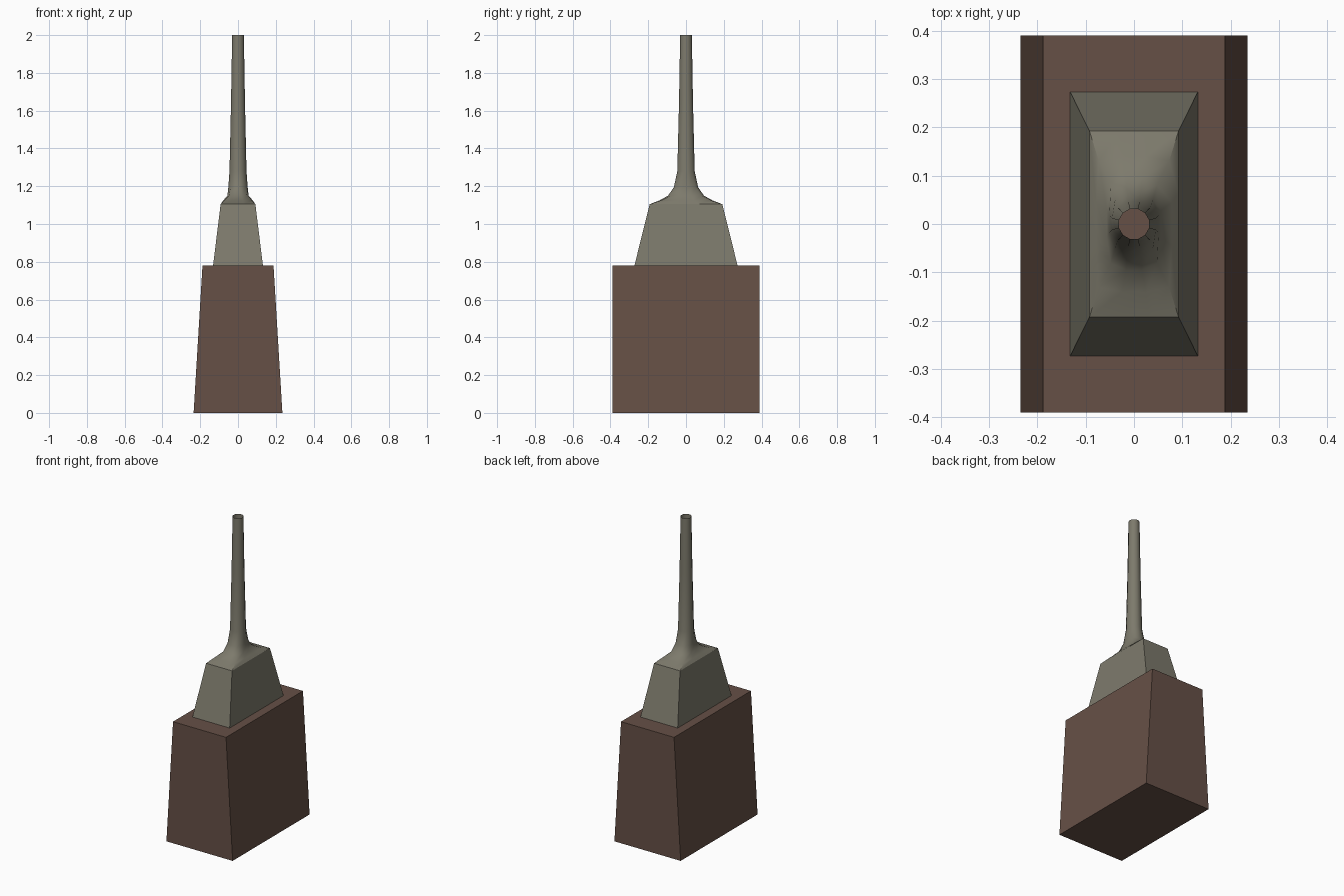
import bpy, bmesh, math

if "Cube" in bpy.data.objects:
    bpy.data.objects.remove(bpy.data.objects["Cube"])


def material(name, rgb):
    m = bpy.data.materials.new(name)
    m.diffuse_color = (*rgb, 1)
    m.use_nodes = True
    m.node_tree.nodes["Principled BSDF"].inputs["Base Color"].default_value = m.diffuse_color
    return m


brown = material("dark_brown", (0.133, 0.080, 0.061))
grey = material("warm_grey", (0.205, 0.195, 0.150))


def finish(bm, name, mat, angle):
    bmesh.ops.recalc_face_normals(bm, faces=bm.faces)
    me = bpy.data.meshes.new(name)
    bm.to_mesh(me)
    bm.free()
    me.materials.append(mat)
    if angle:
        for p in me.polygons:
            p.use_smooth = True
        me.set_sharp_from_angle(angle=math.radians(angle))
    ob = bpy.data.objects.new(name, me)
    bpy.context.collection.objects.link(ob)


def loft(bm, rings):
    rows = [[bm.verts.new(p) for p in r] for r in rings]
    n = len(rows[0])
    for a, b in zip(rows, rows[1:]):
        for i in range(n):
            j = (i + 1) % n
            bm.faces.new((a[i], a[j], b[j], b[i]))
    return rows


def rect(hx, hy, z):
    return [(-hx, -hy, z), (hx, -hy, z), (hx, hy, z), (-hx, hy, z)]


# Base block, tapering in x only
bm = bmesh.new()
rows = loft(bm, [rect(0.235, 0.39, 0), rect(0.188, 0.39, 0.78)])
for r in rows:
    bm.faces.new(r)
finish(bm, "base_block", brown, 0)

# Tapered shoulder, open at both ends
bm = bmesh.new()
loft(bm, [rect(0.132, 0.273, 0.78), rect(0.092, 0.192, 1.105)])
finish(bm, "shoulder", grey, 0)


# Hollow neck: 12 points blending from a rectangle to a round shaft
def blend_ring(z, hx, hy, t):
    pts = []
    for i in range(12):
        a = math.radians(-135 + 30 * i)
        side, k = divmod(i, 3)
        u = -1 + 2 * k / 3
        sx, sy = [(u, -1), (1, u), (-u, 1), (-1, -u)][side]
        f = 1 / math.cos(math.radians(15))
        x = math.cos(a) * f * t + sx * (1 - t)
        y = math.sin(a) * f * t + sy * (1 - t)
        pts.append((x * hx, y * hy, z))
    return pts


profile = [(1.105, 0.092, 0.192, 0.0), (1.125, 0.078, 0.140, 0.25),
           (1.150, 0.056, 0.095, 0.55), (1.195, 0.051, 0.064, 0.85),
           (1.280, 0.045, 0.046, 1.0), (1.640, 0.037, 0.037, 1.0),
           (2.000, 0.031, 0.031, 1.0)]
bm = bmesh.new()
loft(bm, [blend_ring(*p) for p in profile])
finish(bm, "chimney_shaft", grey, 40)
